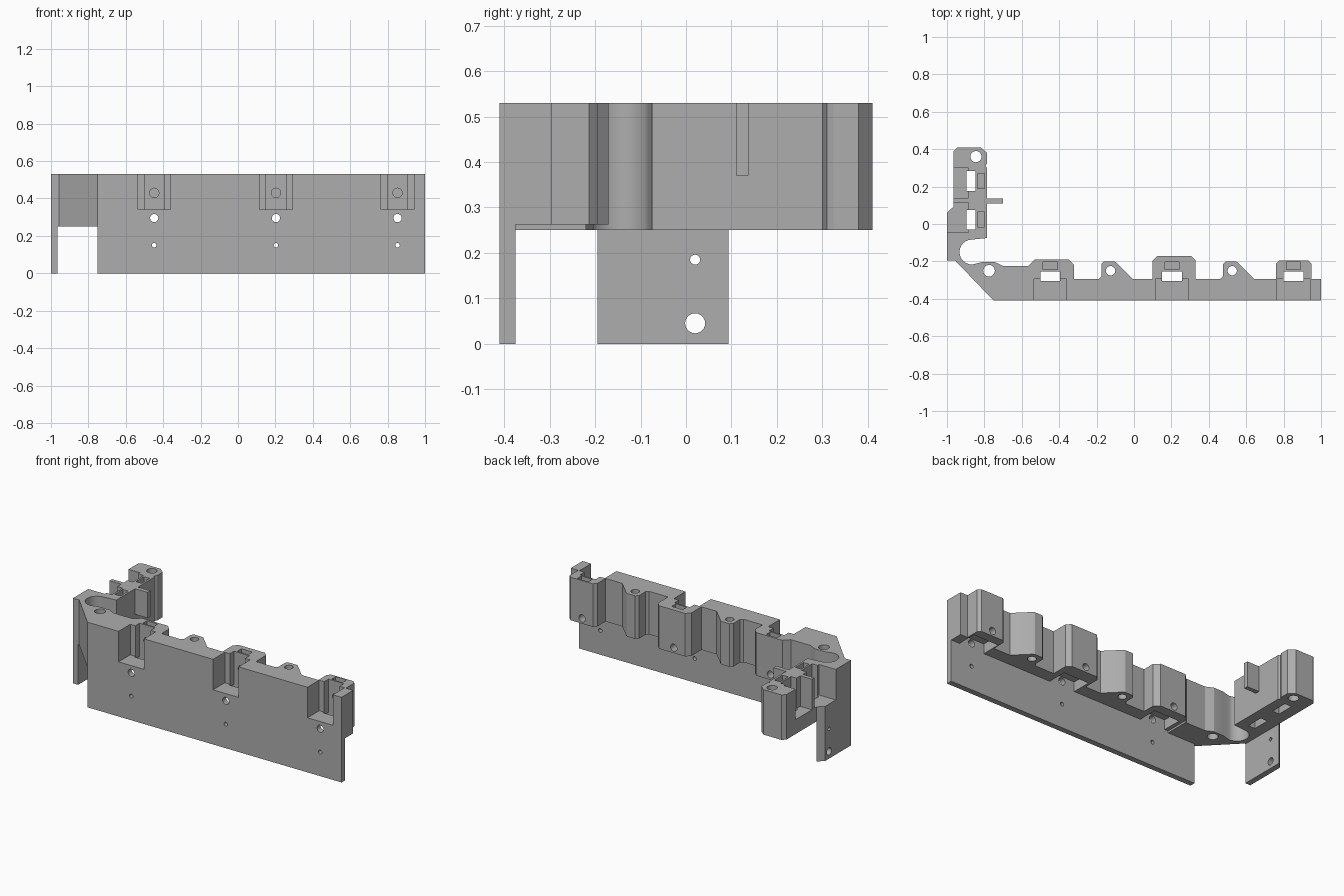
import bpy, bmesh, math
from mathutils import Matrix, Vector

cube = bpy.data.objects.get("Cube")
if cube:
    bpy.data.objects.remove(cube, do_unlink=True)

grey = bpy.data.materials.new("plain grey")
grey.use_nodes = True
colour = (0.42, 0.42, 0.42, 1)
grey.diffuse_color = colour
grey.node_tree.nodes["Principled BSDF"].inputs["Base Color"].default_value = colour

TOP, BASE, FRONT, PLATE = 0.53, 0.25, -0.41, -0.375
SHELF, FLOOR = -0.295, 0.34


def to_object(bm, name):
    bmesh.ops.recalc_face_normals(bm, faces=bm.faces)
    mesh = bpy.data.meshes.new(name)
    bm.to_mesh(mesh)
    bm.free()
    mesh.materials.append(grey)
    obj = bpy.data.objects.new(name, mesh)
    bpy.context.collection.objects.link(obj)
    return obj


def extrude(name, outline, low, high):
    bm = bmesh.new()
    face = bm.faces.new([bm.verts.new((x, y, low)) for x, y in outline])
    up = bmesh.ops.extrude_face_region(bm, geom=[face])
    verts = [v for v in up["geom"] if isinstance(v, bmesh.types.BMVert)]
    bmesh.ops.translate(bm, verts=verts, vec=(0, 0, high - low))
    return to_object(bm, name)


def box(name, xs, ys, zs):
    return extrude(name, [(xs[0], ys[0]), (xs[1], ys[0]), (xs[1], ys[1]), (xs[0], ys[1])], *zs)


def cut(target, cutter):
    mod = target.modifiers.new("cut", "BOOLEAN")
    mod.operation, mod.solver, mod.object = "DIFFERENCE", "EXACT", cutter
    bpy.context.view_layer.objects.active = target
    bpy.ops.object.modifier_apply(modifier=mod.name)
    bpy.data.objects.remove(cutter, do_unlink=True)


def cut_box(target, xs, ys, zs):
    cut(target, box("cutter", xs, ys, zs))


def drill(target, centre, radius, axis, depth):
    bm = bmesh.new()
    turn = Vector((0, 0, 1)).rotation_difference(Vector(axis)).to_matrix().to_4x4()
    bmesh.ops.create_cone(bm, cap_ends=True, segments=24, radius1=radius, radius2=radius,
                          depth=depth, matrix=Matrix.Translation(centre) @ turn)
    cut(target, to_object(bm, "cutter"))


# Outline pieces along the back of the long wall, listed from right to left
def block(x0, x1, back, c=0.025):
    return [(x1, SHELF), (x1, back - c), (x1 - c, back), (x0 + c, back), (x0, back - c), (x0, SHELF)]


def boss(x):
    return [(x + 0.12, SHELF), (x + 0.03, -0.205), (x + 0.02, -0.2), (x - 0.035, -0.2),
            (x - 0.05, -0.215), (x - 0.05, -0.28), (x - 0.065, SHELF)]


hook = [(-0.866 + 0.067 * math.cos(a), -0.15 + 0.067 * math.sin(a))
        for a in (math.radians(270 - 15 * i) for i in range(13))]
outline = [(-0.75, FRONT), (1, FRONT), (1, SHELF)]
outline += block(0.76, 0.95, -0.195, 0.018) + boss(0.525)
outline += block(0.1, 0.33, -0.17) + boss(-0.125)
outline += block(-0.56, -0.32, -0.19, 0.03)[:-2]
outline += [(-0.565, -0.225), (-0.7, -0.225), (-0.745, -0.203), (-0.81, -0.203)] + hook
outline += [(-0.785, -0.075), (-0.785, 0.3), (-0.795, 0.31), (-0.785, 0.325), (-0.785, 0.38),
            (-0.82, 0.41), (-0.945, 0.41), (-0.965, 0.39), (-0.965, 0.093), (-1, 0.06),
            (-1, -0.195), (-0.957, -0.195)]
body = extrude("upper_body", outline, BASE, TOP)

# Underside of the long wall sits a little higher
cut_box(body, (-0.56, 1.1), (PLATE, 0), (0.2, 0.262))

# Front magnet stations
plate = box("front_plate", (-0.75, 1), (FRONT, PLATE), (0, BASE))
for x in (-0.448, 0.203, 0.853):
    wide, narrow = (x - 0.0875, x + 0.0875), (x - 0.053, x + 0.053)
    cut_box(body, wide, (-0.5, SHELF), (FLOOR, 0.6))
    cut_box(body, wide, (PLATE, -0.253), (0.2, 0.323))
    cut_box(body, narrow, (SHELF - 0.01, -0.253), (0.2, 0.6))
    cut_box(body, (x - 0.038, x + 0.038), (-0.243, -0.203), (0.38, 0.6))
    drill(body, (x, -0.25, 0.43), 0.025, (0, 1, 0), 0.06)
    drill(body, (x, -0.3, 0.295), 0.022, (0, 1, 0), 0.5)
    drill(plate, (x, FRONT, 0.15), 0.012, (0, 1, 0), 0.2)

# Vertical screw holes
for x, y, r in ((-0.775, -0.25, 0.031), (-0.125, -0.25, 0.025), (0.525, -0.25, 0.025), (-0.845, 0.36, 0.03)):
    drill(body, (x, y, 0.4), r, (0, 0, 1), 1)

# Side arm magnet stations
for low, high, mid in ((-0.045, 0.115, 0.023), (0.14, 0.3, 0.23)):
    cut_box(body, (-1.1, -0.885), (low, high), (FLOOR, 0.6))
    cut_box(body, (-0.895, -0.848), (mid - 0.053, mid + 0.053), (0.2, 0.6))
    cut_box(body, (-0.837, -0.798), (mid - 0.04, mid + 0.04), (0.38, 0.6))
    drill(body, (-0.845, mid, 0.43), 0.025, (1, 0, 0), 0.06)

# Side plate and fin
side = extrude("side_plate", [(-1, -0.195), (-0.965, -0.195), (-0.965, 0.093), (-1, 0.06)], 0, BASE)
drill(side, (-1, 0.02, 0.045), 0.022, (1, 0, 0), 0.2)
drill(side, (-1, 0.02, 0.185), 0.011, (1, 0, 0), 0.2)
fin = box("arm_fin", (-0.79, -0.7), (0.11, 0.137), (0.37, TOP))

# Soft shading in the round holes, crisp edges elsewhere
for obj in (body, plate, side):
    bpy.ops.object.select_all(action="DESELECT")
    obj.select_set(True)
    bpy.context.view_layer.objects.active = obj
    bpy.ops.object.shade_smooth_by_angle(angle=math.radians(25))
